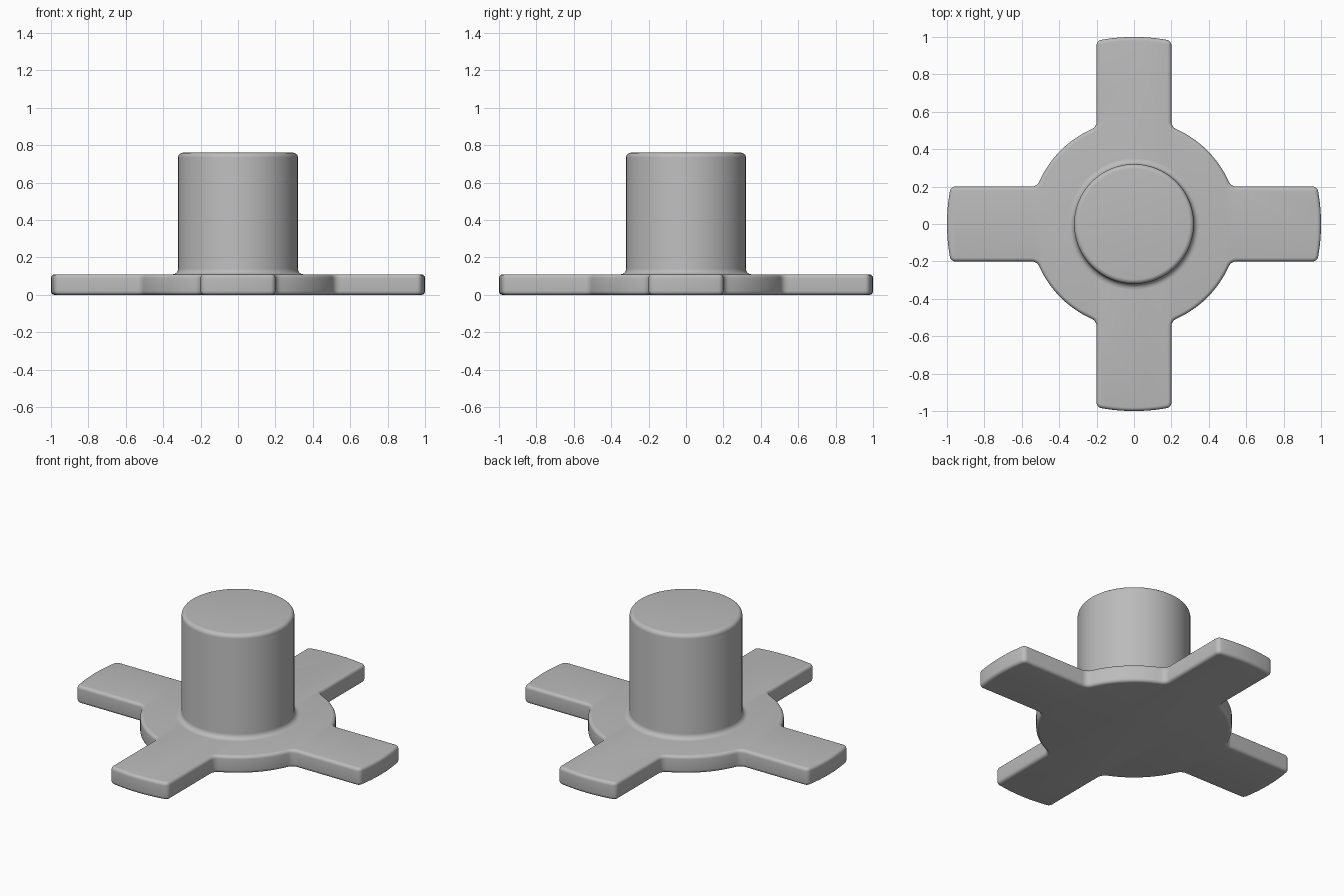
import bpy
import bmesh
from math import sin, cos, pi, sqrt, atan2, radians

cube = bpy.data.objects.get("Cube")
if cube:
    bpy.data.objects.remove(cube, do_unlink=True)

# Main dimensions
HUB_R, ARM_R, ARM_W = 0.555, 1.0, 0.2
CORNER, FILLET = 0.03, 0.045
PLATE_H, EDGE = 0.11, 0.02
POST_R, TOP, POST_EDGE = 0.32, 0.76, 0.025

grey = bpy.data.materials.new("plain grey")
grey.use_nodes = True
colour = (0.5, 0.5, 0.5, 1)
grey.diffuse_color = colour
grey.node_tree.nodes["Principled BSDF"].inputs["Base Color"].default_value = colour


def arc(cx, cy, r, a, b, n):
    return [(cx + r * cos(a + (b - a) * i / n), cy + r * sin(a + (b - a) * i / n))
            for i in range(n + 1)]


def outline(d):
    """Four-armed outline, moved inward by d."""
    ex, ey = sqrt((ARM_R - CORNER) ** 2 - (ARM_W - CORNER) ** 2), ARM_W - CORNER
    fy = ARM_W + FILLET
    fx = sqrt((HUB_R + FILLET) ** 2 - fy ** 2)
    tip, root = atan2(ey, ex), atan2(fy, fx)
    half = arc(0, 0, ARM_R - d, 0, tip, 6)[:-1]
    half += arc(ex, ey, CORNER - d, tip, pi / 2, 6)
    half += arc(fx, fy, FILLET + d, -pi / 2, root - pi, 6)
    half += arc(0, 0, HUB_R - d, root, pi / 4, 10)[1:]
    # Mirror across the diagonal, then repeat each quarter turn
    quarter = half + [(y, x) for x, y in reversed(half[1:-1])]
    ring = []
    for k in range(4):
        c, s = round(cos(k * pi / 2)), round(sin(k * pi / 2))
        ring += [(x * c - y * s, x * s + y * c) for x, y in quarter]
    return ring


def loft(name, rings):
    """Join (points, z) rings into a closed solid."""
    bm = bmesh.new()
    loops = [[bm.verts.new((x, y, z)) for x, y in pts] for pts, z in rings]
    for a, b in zip(loops, loops[1:]):
        for i in range(len(a)):
            j = (i + 1) % len(a)
            bm.faces.new((a[i], a[j], b[j], b[i]))
    bm.faces.new(list(reversed(loops[0])))
    bm.faces.new(loops[-1])
    mesh = bpy.data.meshes.new(name)
    bm.to_mesh(mesh)
    bm.free()
    mesh.materials.append(grey)
    obj = bpy.data.objects.new(name, mesh)
    bpy.context.collection.objects.link(obj)
    bpy.ops.object.select_all(action='DESELECT')
    obj.select_set(True)
    bpy.context.view_layer.objects.active = obj
    bpy.ops.object.shade_smooth_by_angle(angle=radians(35))
    return obj


# Four-armed base plate with rounded edges
edge = [(EDGE * (1 - cos(t * pi / 10)), EDGE * (1 - sin(t * pi / 10))) for t in range(6)]
lower = [(outline(d), z) for z, d in edge]
upper = [(outline(d), PLATE_H - z) for z, d in reversed(edge)]
loft("base_plate", lower + upper)

# Round post with a flared foot and a rounded top edge
foot = arc(POST_R + 0.03, PLATE_H + 0.03, 0.03, -pi / 2, -pi, 6)
rim = arc(POST_R - POST_EDGE, TOP - POST_EDGE, POST_EDGE, 0, pi / 2, 6)
profile = [(POST_R + 0.03, PLATE_H - 0.03)] + foot + rim
loft("post", [(arc(0, 0, r, 0, 2 * pi, 96)[:-1], z) for r, z in profile])
